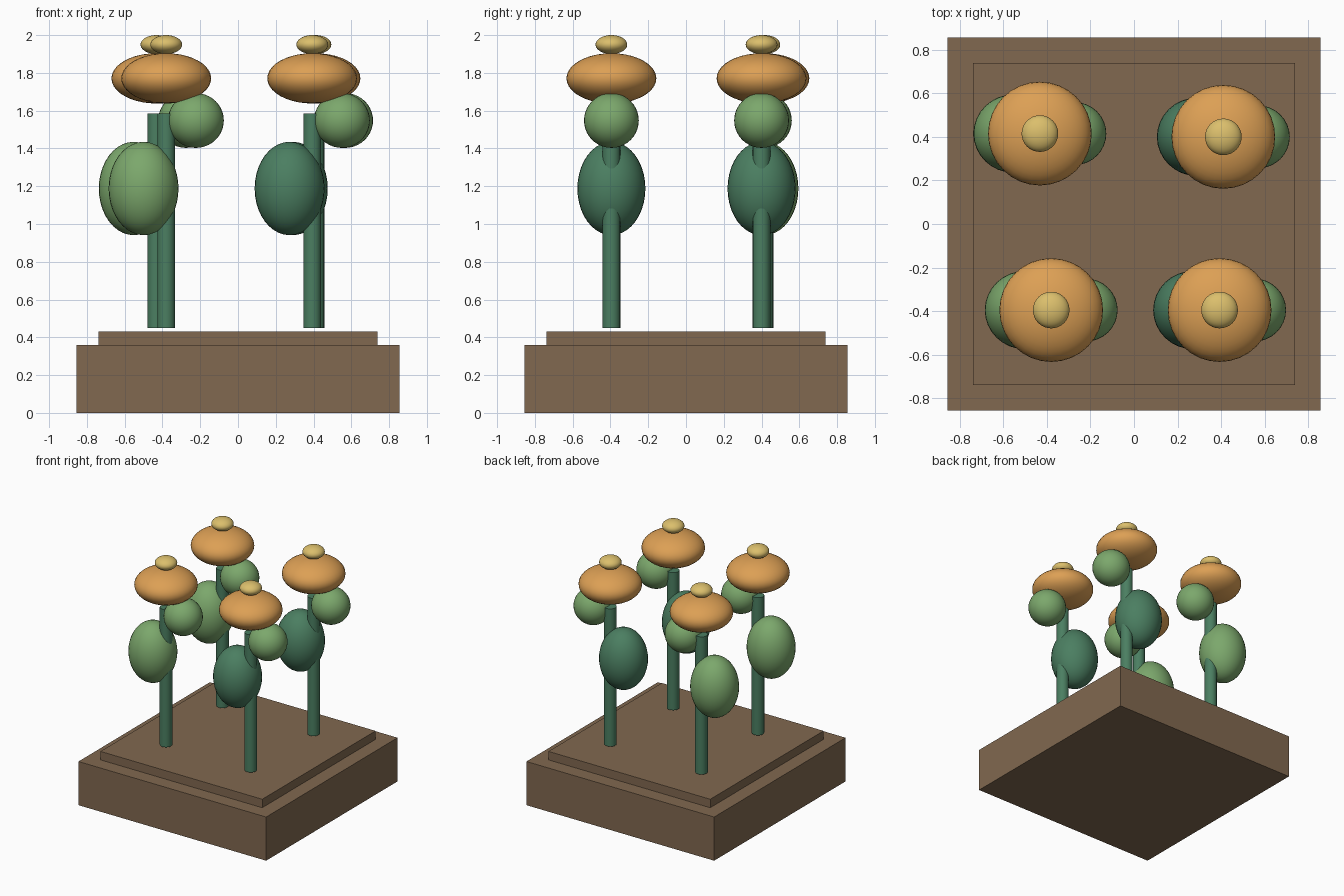
import bpy
from math import radians

cube = bpy.data.objects.get("Cube")
if cube:
    bpy.data.objects.remove(cube, do_unlink=True)


def material(name, rgb):
    m = bpy.data.materials.new(name)
    m.use_nodes = True
    m.diffuse_color = (*rgb, 1)
    m.node_tree.nodes["Principled BSDF"].inputs["Base Color"].default_value = (*rgb, 1)
    return m


SOIL = material("soil_brown", (0.22, 0.14, 0.08))
STEM = material("deep_green", (0.07, 0.21, 0.12))
LEAF = material("light_green", (0.2, 0.39, 0.15))
PETAL = material("orange", (0.72, 0.35, 0.09))
HEART = material("pale_yellow", (0.71, 0.52, 0.15))


def finish(name, mat, scale=None):
    ob = bpy.context.object
    ob.name = name
    ob.data.materials.append(mat)
    if scale:
        ob.scale = scale
        bpy.ops.object.transform_apply(location=False, rotation=False, scale=True)
    return ob


def slab(name, width, bottom, top):
    bpy.ops.mesh.primitive_cube_add(size=1, location=(0, 0, (bottom + top) / 2))
    finish(name, SOIL, (width, width, top - bottom))


def ellipsoid(name, mat, centre, radii):
    bpy.ops.mesh.primitive_uv_sphere_add(segments=32, ring_count=20, radius=1, location=centre)
    finish(name, mat, radii)
    bpy.ops.object.shade_smooth()


def plant(label, x, y, leaf_mat):
    # Stem hovers just above the soil and ends below the bloom
    bottom, top = 0.45, 1.585
    bpy.ops.mesh.primitive_cylinder_add(vertices=20, radius=0.047, depth=top - bottom,
                                        location=(x, y, (bottom + top) / 2))
    finish(label + "_stem", STEM)
    bpy.ops.object.shade_smooth_by_angle(angle=radians(40))
    # Large leaf on the right, round bud on the left
    ellipsoid(label + "_leaf", leaf_mat, (x - 0.12, y, 1.188), (0.185, 0.18, 0.247))
    ellipsoid(label + "_bud", LEAF, (x + 0.157, y, 1.548), (0.148, 0.145, 0.145))
    # Flattened bloom with a small centre
    ellipsoid(label + "_bloom", PETAL, (x, y, 1.771), (0.238, 0.238, 0.133))
    ellipsoid(label + "_bloom_centre", HEART, (x, y, 1.95), (0.084, 0.084, 0.05))


# Stepped planter base
slab("planter_base", 1.712, 0, 0.36)
slab("soil_bed", 1.476, 0.36, 0.43)

# Four plants, slightly off a regular grid
plant("front_right", -0.38, -0.395, LEAF)
plant("front_left", 0.393, -0.395, STEM)
plant("back_right", -0.432, 0.415, LEAF)
plant("back_left", 0.41, 0.4, STEM)
